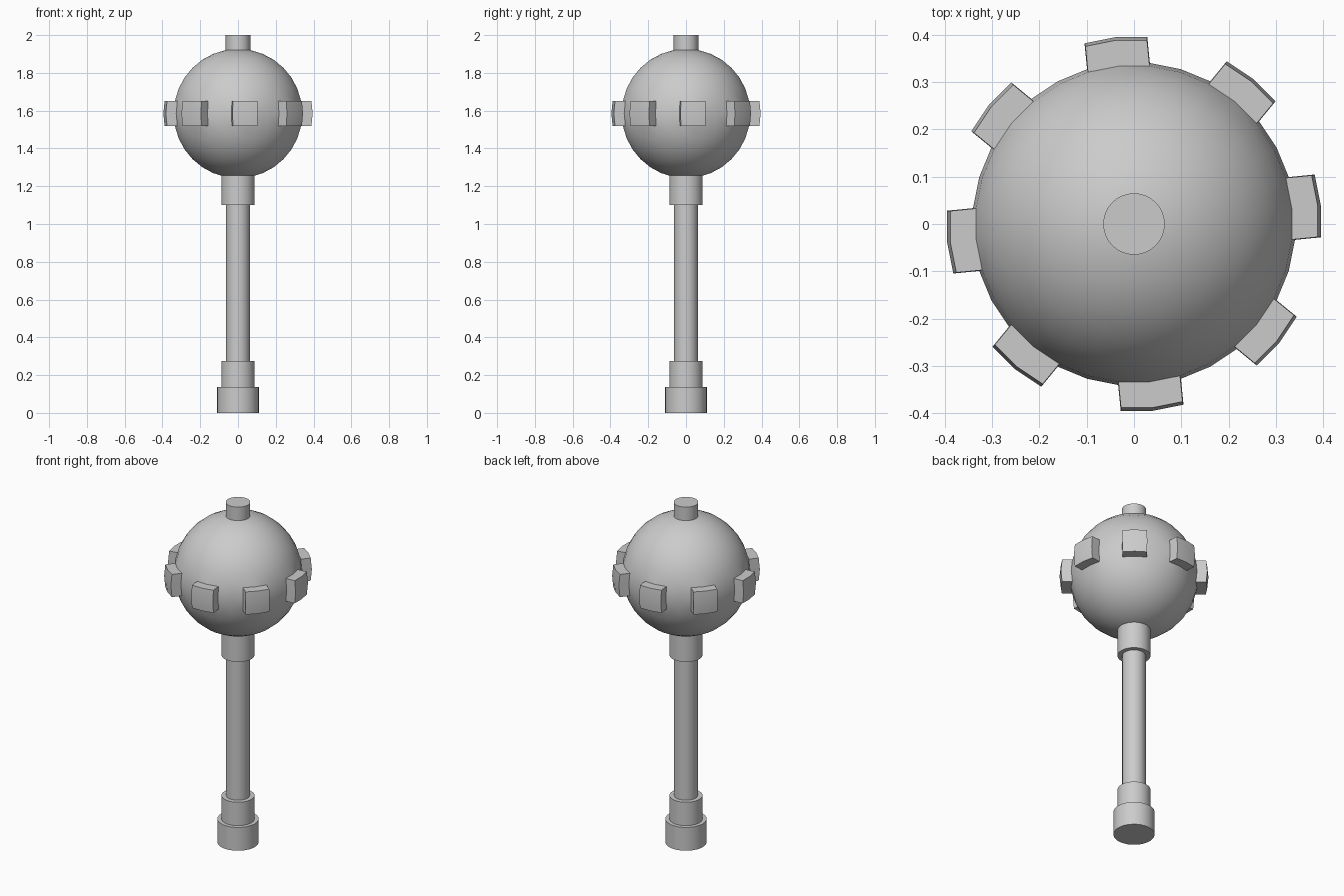
import bpy, bmesh
from math import radians, sin, cos, pi
from mathutils import Vector, Matrix

cube = bpy.data.objects.get("Cube")
if cube:
    bpy.data.objects.remove(cube, do_unlink=True)

GREY = (0.6, 0.6, 0.6, 1)
steel = bpy.data.materials.new("grey_steel")
steel.diffuse_color = GREY
steel.use_nodes = True
steel.node_tree.nodes["Principled BSDF"].inputs["Base Color"].default_value = GREY

SIDES = 32
STEP = 2 * pi / SIDES
HEAD_Z = 1.585
HEAD_R = 0.342


def finish(bm, name, z=0):
    mesh = bpy.data.meshes.new(name)
    bm.to_mesh(mesh)
    bm.free()
    mesh.materials.append(steel)
    obj = bpy.data.objects.new(name, mesh)
    bpy.context.collection.objects.link(obj)
    obj.location.z = z
    bpy.ops.object.select_all(action='DESELECT')
    obj.select_set(True)
    bpy.context.view_layer.objects.active = obj
    bpy.ops.object.shade_smooth_by_angle(angle=radians(30))
    return obj


def cylinder(name, radius, bottom, top):
    bm = bmesh.new()
    bmesh.ops.create_cone(bm, cap_ends=True, segments=SIDES, radius1=radius,
                          radius2=radius, depth=top - bottom)
    return finish(bm, name, (bottom + top) / 2)


# Handle parts, bottom to top
cylinder("pommel", 0.11, 0, 0.137)
cylinder("lower_collar", 0.088, 0.137, 0.275)
cylinder("shaft", 0.063, 0.275, 1.10)
cylinder("upper_collar", 0.088, 1.10, 1.30)
cylinder("top_cap", 0.065, 1.88, 2.0)

# Ball head: eight studs are pulled straight out of the two rings at the equator
bm = bmesh.new()
bmesh.ops.create_uvsphere(bm, u_segments=SIDES, v_segments=SIDES // 2, radius=HEAD_R)
bmesh.ops.rotate(bm, verts=bm.verts, matrix=Matrix.Rotation(STEP / 2, 3, 'Z'))
band = [f for f in bm.faces if abs(f.calc_center_median().z) < HEAD_R * sin(STEP)]
studs = []
for i in range(8):
    a = STEP / 2 + i * pi / 4
    out = Vector((cos(a), sin(a), 0))
    patch = [f for f in band
             if f.calc_center_median().xy.normalized().dot(out.xy) > cos(STEP)]
    studs.append((out, patch))
for out, patch in studs:
    result = bmesh.ops.extrude_face_region(bm, geom=patch)
    moved = [v for v in result["geom"] if isinstance(v, bmesh.types.BMVert)]
    bmesh.ops.translate(bm, verts=moved, vec=out * 0.055)
    bmesh.ops.delete(bm, geom=patch, context='FACES')
bmesh.ops.recalc_face_normals(bm, faces=bm.faces)
finish(bm, "studded_head", HEAD_Z)
